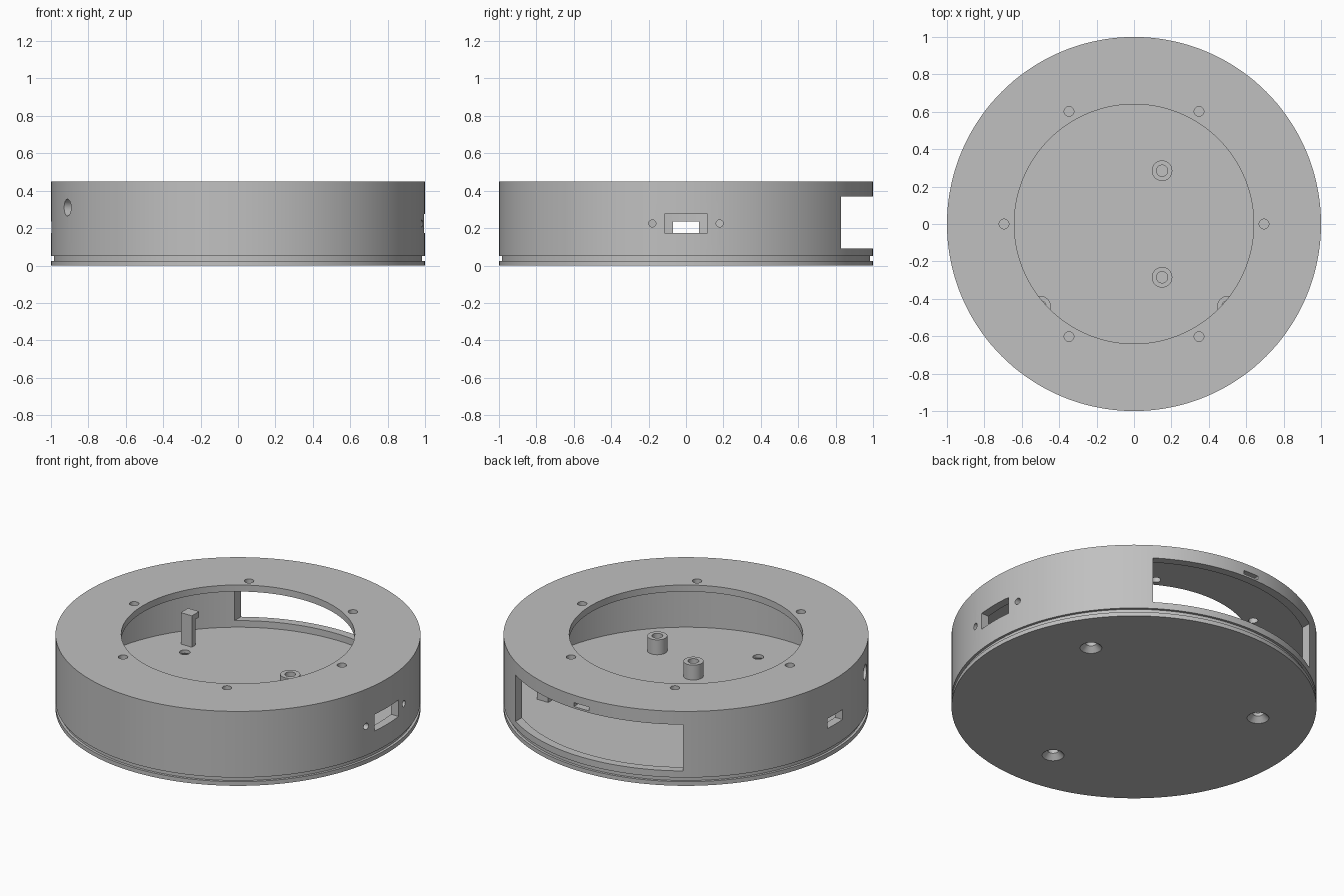
import bpy, bmesh, math
from mathutils import Matrix

if "Cube" in bpy.data.objects:
    bpy.data.objects.remove(bpy.data.objects["Cube"], do_unlink=True)

grey = bpy.data.materials.new("plain grey")
grey.use_nodes = True
COLOUR = (0.53, 0.53, 0.53, 1)
grey.diffuse_color = COLOUR
grey.node_tree.nodes["Principled BSDF"].inputs["Base Color"].default_value = COLOUR


def finish(name, bm):
    bmesh.ops.recalc_face_normals(bm, faces=bm.faces)
    mesh = bpy.data.meshes.new(name)
    bm.to_mesh(mesh)
    bm.free()
    mesh.materials.append(grey)
    obj = bpy.data.objects.new(name, mesh)
    bpy.context.collection.objects.link(obj)
    return obj


def lathe(name, profile, steps, loc=(0, 0, 0), closed=False):
    """Revolve an (r, z) profile about z."""
    bm = bmesh.new()
    verts = [bm.verts.new((r, 0, z)) for r, z in profile]
    pairs = list(zip(verts, verts[1:]))
    if closed:
        pairs.append((verts[-1], verts[0]))
    edges = [bm.edges.new(p) for p in pairs]
    bmesh.ops.spin(bm, geom=verts + edges, cent=(0, 0, 0), axis=(0, 0, 1),
                   angle=math.tau, steps=steps)
    bmesh.ops.remove_doubles(bm, verts=bm.verts, dist=1e-5)
    bmesh.ops.translate(bm, verts=bm.verts, vec=loc)
    return finish(name, bm)


def box(name, lo, hi):
    bm = bmesh.new()
    bmesh.ops.create_cube(bm, size=1)
    for v in bm.verts:
        v.co = [a if c < 0 else b for c, a, b in zip(v.co, lo, hi)]
    return finish(name, bm)


def rod(radius, matrix, length=0.3):
    bm = bmesh.new()
    bmesh.ops.create_cone(bm, cap_ends=True, segments=32, radius1=radius,
                          radius2=radius, depth=length, matrix=matrix)
    return finish("cutter", bm)


def combine(obj, others, operation):
    bpy.context.view_layer.objects.active = obj
    for other in others:
        mod = obj.modifiers.new("combine", "BOOLEAN")
        mod.operation, mod.solver, mod.object = operation, "EXACT", other
        bpy.ops.object.modifier_apply(modifier=mod.name)
        bpy.data.objects.remove(other, do_unlink=True)


def polar(radius, degrees, z=0):
    a = math.radians(degrees)
    return radius * math.cos(a), radius * math.sin(a), z


def radial(degrees, z):
    """Place a rod through the wall, pointing outwards."""
    return (Matrix.Translation(polar(0.975, degrees, z))
            @ Matrix.Rotation(math.radians(degrees), 4, "Z")
            @ Matrix.Rotation(math.pi / 2, 4, "Y"))


FLOOR = 0.05

# Ring-shaped housing with an inward top flange
housing = lathe("housing", [(0.95, FLOOR), (1, FLOOR), (1, 0.45), (0.64, 0.45),
                            (0.64, 0.41), (0.95, 0.41)], 144, closed=True)
cutters = [rod(0.026, Matrix.Translation(polar(0.695, 60 * i, 0.45))) for i in range(6)]
cutters += [
    box("back_window", (-0.56, 0.6, 0.09), (0.56, 1.1, 0.37)),
    box("back_slot", (-0.05, 0.9, 0.382), (0.05, 1.1, 0.405)),
    box("right_port", (0.9, -0.115, 0.175), (1.1, 0.115, 0.275)),
    box("left_port", (-1.1, -0.07, 0.175), (-0.9, 0.07, 0.235)),
    rod(0.045, radial(204.2, 0.31)),
]
for y in (-0.18, 0.18):
    place = Matrix.Translation((0.975, y, 0.225)) @ Matrix.Rotation(math.pi / 2, 4, "Y")
    cutters.append(rod(0.019, place))
combine(housing, cutters, "DIFFERENCE")

# Base plate with a stepped edge and countersunk screw holes
base = lathe("base_plate", [(0, 0), (1, 0), (1, 0.025), (0.985, 0.025),
                            (0.985, FLOOR), (0, FLOOR)], 144)
sink = [(0, -0.02), (0.06, -0.02), (0.06, 0), (0.03, 0.03), (0.03, 0.1), (0, 0.1)]
combine(base, [lathe("cutter", sink, 32, polar(0.69, a)) for a in (30, 150, 270)],
        "DIFFERENCE")

# Hollow standoffs on the floor
tube = [(0.03, FLOOR), (0.055, FLOOR), (0.055, 0.14), (0.03, 0.14)]
standoffs = [lathe("standoff", tube, 32, (x, y, 0), closed=True)
             for x, y in ((0.15, 0.285), (0.15, -0.285), (0.5, -0.44), (-0.5, -0.44))]

# Hooked clip posts, one on each side
for side, x in (("left", 0.64), ("right", -0.64)):
    post = box(side + "_clip_post", (x - 0.037, 0.42, FLOOR), (x + 0.037, 0.455, 0.24))
    hook = box("hook", (x - 0.037, 0.42, 0.205), (x + 0.037, 0.49, 0.24))
    combine(post, [hook], "UNION")

# Smooth the round parts, keeping edges sharp
bpy.ops.object.select_all(action="DESELECT")
for obj in [housing, base] + standoffs:
    obj.select_set(True)
bpy.context.view_layer.objects.active = housing
bpy.ops.object.shade_smooth_by_angle(angle=math.radians(30))
